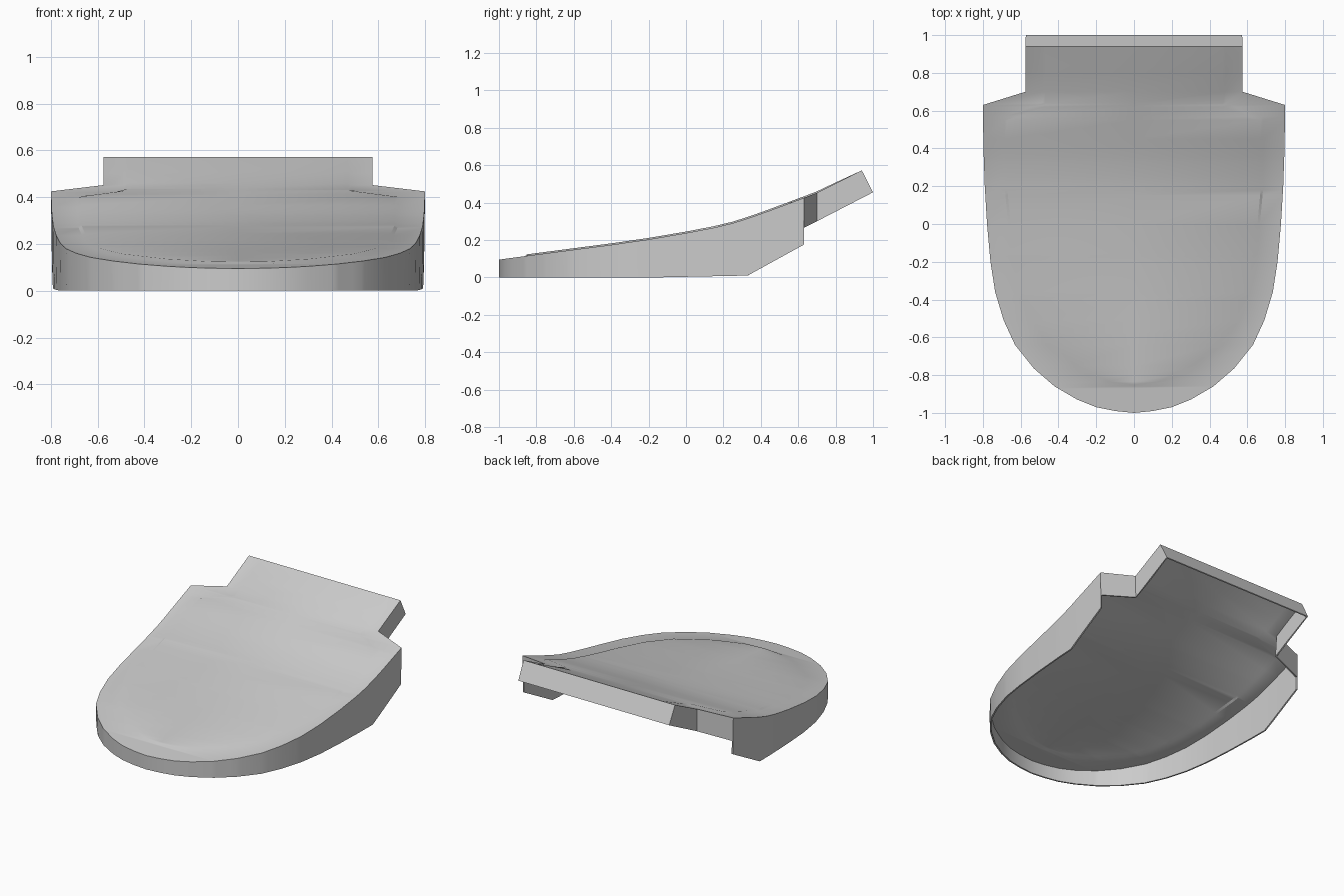
import bpy
import bmesh
import math

old = bpy.data.objects.get("Cube")
if old:
    bpy.data.objects.remove(old, do_unlink=True)

# Profiles: (y, value)
HEIGHT = [(-1, .095), (-.8, .122), (-.6, .148), (-.4, .174), (-.2, .203), (0, .237),
          (.15, .266), (.25, .29), (.35, .322), (.45, .358), (.63, .425), (.7, .452), (.94, .572)]
WIDTH = [(-1, 0), (-.99, .1), (-.97, .2), (-.93, .3), (-.86, .42), (-.765, .53), (-.64, .63),
         (-.51, .69), (-.36, .735), (-.2, .76), (0, .778), (.2, .79), (.4, .797), (.63, .8),
         (.7, .575), (.94, .575)]
PANEL = [(-.85, 0), (-.835, .13), (-.75, .31), (-.58, .5), (-.4, .59), (-.17, .638),
         (.18, .67), (.55, .67), (.62, .47), (.94, .47)]
HEM = [(-1, 0), (-.16, 0), (.33, .01), (.63, .175)]
RAISE = .008


def sample(profile, y):
    """Linear interpolation, held constant past the ends."""
    if y <= profile[0][0]:
        return profile[0][1]
    for (y0, a), (y1, b) in zip(profile, profile[1:]):
        if y <= y1:
            return a + (b - a) * (y - y0) / (y1 - y0)
    return profile[-1][1]


stations = sorted({y for prof in (HEIGHT, WIDTH, PANEL, HEM) for y, _ in prof}
                  | {-.87, .57, .64, .8})
bm = bmesh.new()

# Top surface with a slightly raised panel inside a flat border
rows = []
for y in stations:
    w, p, z = sample(WIDTH, y), sample(PANEL, y), sample(HEIGHT, y)
    grown = sample(PANEL, y + .02 if y < 0 else y - .02)
    q = min(w, grown + .015) if grown > 0 else 0
    lift = RAISE * min(1, max(0, (.94 - y) / .2)) if y > -.855 else 0
    half = [(w, z), (q, z), (p, z + lift)]
    pts = [(-x, h) for x, h in half] + [(0, z + lift)] + [(x, h) for x, h in reversed(half)]
    rows.append([bm.verts.new((x, y, h)) for x, h in pts])
for r0, r1 in zip(rows, rows[1:]):
    for i in range(len(r0) - 1):
        bm.faces.new((r0[i], r0[i + 1], r1[i + 1], r1[i]))


# Skirt around the sides, with the shallower notch and tail behind
def skirt(points, side):
    """points: (x, y, top, bottom y, bottom z)"""
    pairs = [(bm.verts.new((side * x, y, t)), bm.verts.new((side * x * .996, yb, zb)))
             for x, y, t, yb, zb in points]
    for (a, b), (c, d) in zip(pairs, pairs[1:]):
        bm.faces.new((a, b, d, c) if side > 0 else (a, c, d, b))


def edge(y, yb, zb):
    return (sample(WIDTH, y), y, sample(HEIGHT, y), yb, zb)


for side in (1, -1):
    skirt([edge(y, y, sample(HEM, y)) for y in stations if y <= .63], side)
    skirt([edge(.63, .63, .265), edge(.64, .64, .27), edge(.7, .7, .3),
           edge(.8, .82, .362), edge(.94, 1, .455)], side)

# Slanted end wall
w, z = WIDTH[-1][1], HEIGHT[-1][1]
ends = [(-w, .94, z), (w, .94, z), (w * .996, 1, .455), (-w * .996, 1, .455)]
bm.faces.new([bm.verts.new(c) for c in ends])

bmesh.ops.remove_doubles(bm, verts=bm.verts[:], dist=.0005)
bmesh.ops.recalc_face_normals(bm, faces=bm.faces[:])
bm.normal_update()
if sum(f.normal.z * f.calc_area() for f in bm.faces) < 0:
    bmesh.ops.reverse_faces(bm, faces=bm.faces[:])

mesh = bpy.data.meshes.new("seat_shell")
bm.to_mesh(mesh)
bm.free()
shell = bpy.data.objects.new("seat_shell", mesh)
bpy.context.scene.collection.objects.link(shell)

# Single grey material
grey = bpy.data.materials.new("light_grey")
grey.use_nodes = True
colour = (.6, .6, .6, 1)
grey.diffuse_color = colour
grey.node_tree.nodes["Principled BSDF"].inputs["Base Color"].default_value = colour
mesh.materials.append(grey)

# Thin hollow wall, smooth with sharp edges kept
solid = shell.modifiers.new("wall", "SOLIDIFY")
solid.thickness = .01
solid.offset = -1
bpy.ops.object.select_all(action="DESELECT")
shell.select_set(True)
bpy.context.view_layer.objects.active = shell
bpy.ops.object.modifier_apply(modifier=solid.name)
bpy.ops.object.shade_smooth_by_angle(angle=math.radians(30))
